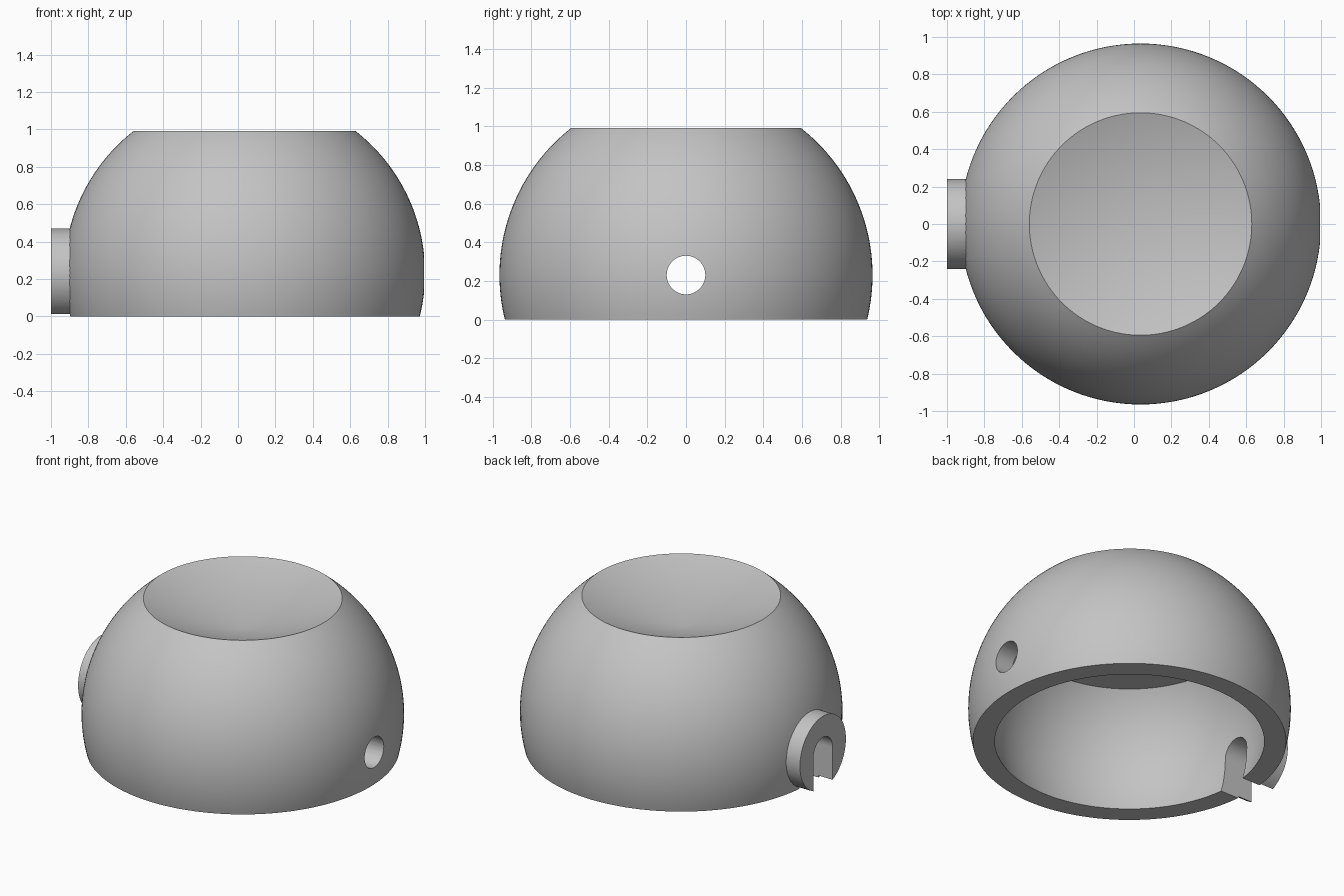
import bpy, bmesh, math
from mathutils import Matrix, Vector

if "Cube" in bpy.data.objects:
    bpy.data.objects.remove(bpy.data.objects["Cube"])

CX, CZ = 0.035, 0.23            # centre shared by shell, boss and bore
R_OUT, R_IN = 0.965, 0.838
TOP, CEILING, DISH_Z = 0.99, 0.745, 0.79
SEG = 128

grey = bpy.data.materials.new("plain grey")
grey.diffuse_color = (0.55, 0.55, 0.55, 1)
grey.use_nodes = True
grey.node_tree.nodes["Principled BSDF"].inputs["Base Color"].default_value = grey.diffuse_color


def arc(radius, z0, z1, n):
    """Points (r, z) along a sphere outline between two heights."""
    a0, a1 = math.asin((z0 - CZ) / radius), math.asin((z1 - CZ) / radius)
    angles = [a0 + (a1 - a0) * i / n for i in range(n + 1)]
    return [(radius * math.cos(a), CZ + radius * math.sin(a)) for a in angles]


def finish(bm, name):
    bmesh.ops.recalc_face_normals(bm, faces=bm.faces)
    mesh = bpy.data.meshes.new(name)
    bm.to_mesh(mesh)
    bm.free()
    mesh.materials.append(grey)
    obj = bpy.data.objects.new(name, mesh)
    bpy.context.collection.objects.link(obj)
    return obj


def lathe(profile, name):
    """Revolve a profile that starts and ends on the axis."""
    bm = bmesh.new()
    verts = [bm.verts.new((r, 0, z)) for r, z in profile]
    edges = [bm.edges.new(p) for p in zip(verts, verts[1:])]
    bmesh.ops.spin(bm, geom=verts + edges, cent=(0, 0, 0), axis=(0, 0, 1),
                   angle=math.tau, steps=SEG, use_duplicate=False)
    bmesh.ops.remove_doubles(bm, verts=bm.verts, dist=1e-5)
    bmesh.ops.translate(bm, verts=bm.verts, vec=(CX, 0, 0))
    return finish(bm, name)


def rod(name, radius, x0, x1, seg):
    """Cylinder along x at the centre height."""
    bm = bmesh.new()
    m = Matrix.Translation(((x0 + x1) / 2, 0, CZ)) @ Matrix.Rotation(math.pi / 2, 4, 'Y')
    bmesh.ops.create_cone(bm, cap_ends=True, segments=seg, radius1=radius,
                          radius2=radius, depth=x1 - x0, matrix=m)
    return finish(bm, name)


def box(name, lo, hi):
    bm = bmesh.new()
    lo, hi = Vector(lo), Vector(hi)
    m = Matrix.Translation((lo + hi) / 2) @ Matrix.Diagonal((*(hi - lo), 1))
    bmesh.ops.create_cube(bm, size=1, matrix=m)
    return finish(bm, name)


def boolean(target, tool, operation):
    bpy.context.view_layer.objects.active = target
    mod = target.modifiers.new("cut", 'BOOLEAN')
    mod.object, mod.operation, mod.solver = tool, operation, 'EXACT'
    bpy.ops.object.modifier_apply(modifier=mod.name)
    bpy.data.objects.remove(tool)


# Hollow truncated ball with a shallow conical dish in its top
profile = ([(0, DISH_Z)] + arc(R_OUT, TOP, 0, 40)
           + arc(R_IN, 0, CEILING, 32) + [(0, CEILING)])
shell = lathe(profile, "hollow_ball")

# Side boss, trimmed flush with the base
boss = rod("side_boss", 0.24, -1.0, -0.86, 64)
boolean(boss, box("base_trim", (-1.2, -0.5, -0.5), (-0.5, 0.5, 0)), 'DIFFERENCE')
boolean(shell, boss, 'UNION')

# Bore through both walls, opened downwards on the boss side
boolean(shell, rod("bore", 0.1, -1.2, 1.2, 48), 'DIFFERENCE')
boolean(shell, box("slot", (-1.2, -0.1, -0.2), (-0.5, 0.1, CZ)), 'DIFFERENCE')

# Smooth curved surfaces, crisp rims
bpy.ops.object.select_all(action='DESELECT')
shell.select_set(True)
bpy.context.view_layer.objects.active = shell
bpy.ops.object.shade_smooth_by_angle(angle=math.radians(30))
